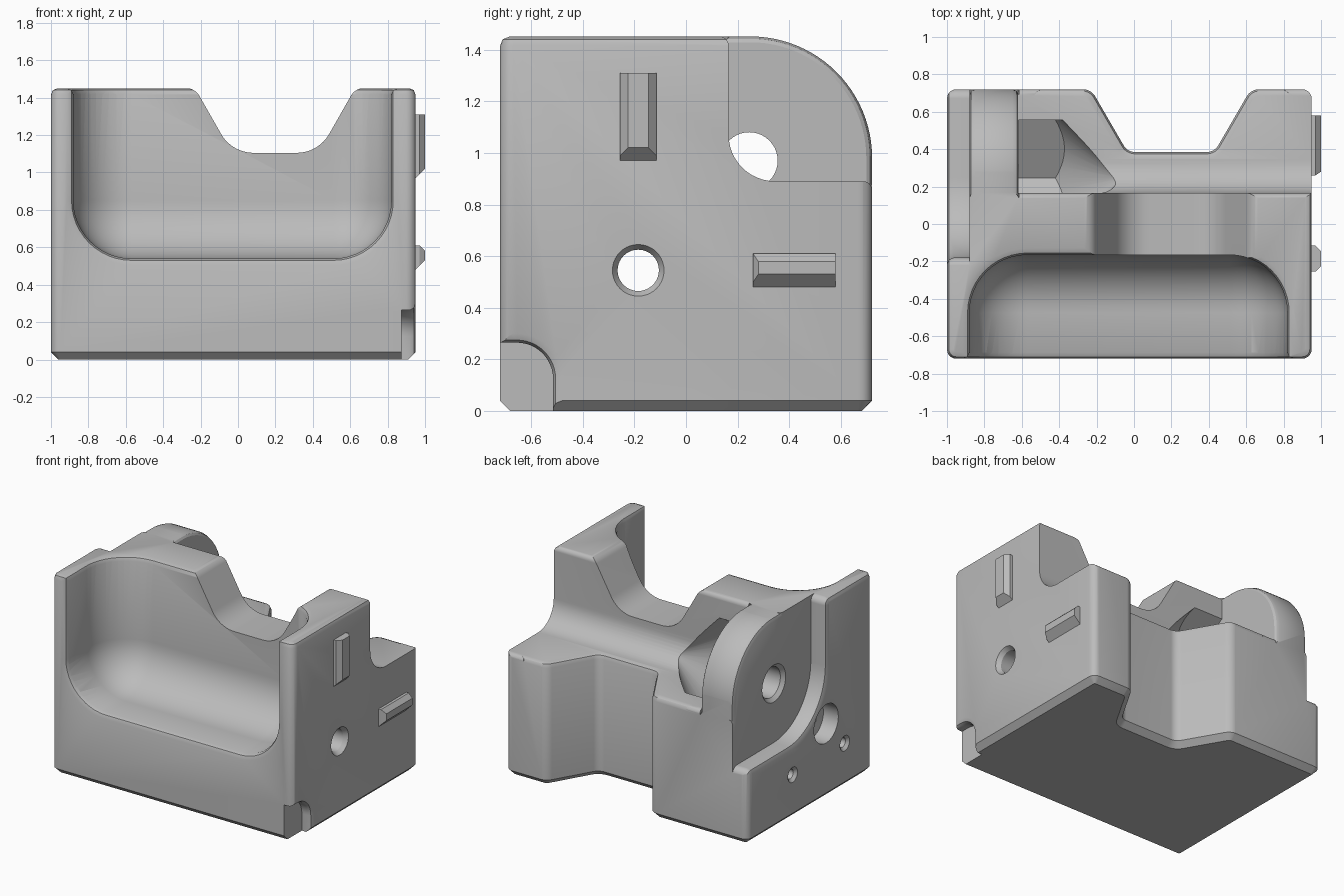
import bpy, bmesh, math
from mathutils import Vector

if "Cube" in bpy.data.objects:
    bpy.data.objects.remove(bpy.data.objects["Cube"])

grey = bpy.data.materials.new("grey")
grey.diffuse_color = (0.5, 0.5, 0.5, 1)
grey.use_nodes = True
grey.node_tree.nodes["Principled BSDF"].inputs["Base Color"].default_value = grey.diffuse_color


def rounded(points, seg=12):
    """Closed 2D loop; a third number rounds that corner."""
    out, n = [], len(points)
    for i, p in enumerate(points):
        c = Vector(p[:2])
        if len(p) < 3:
            out.append(c)
            continue
        d1 = (Vector(points[i - 1][:2]) - c).normalized()
        d2 = (Vector(points[(i + 1) % n][:2]) - c).normalized()
        half = math.acos(max(-1, min(1, d1.dot(d2)))) / 2
        t = p[2] / math.tan(half)
        mid = c + (d1 + d2).normalized() * p[2] / math.sin(half)
        a, b = c + d1 * t - mid, c + d2 * t - mid
        a0 = math.atan2(a.y, a.x)
        da = math.atan2(b.y, b.x) - a0
        da = (da + math.pi) % (2 * math.pi) - math.pi
        for k in range(seg + 1):
            w = a0 + da * k / seg
            out.append(mid + Vector((math.cos(w), math.sin(w))) * p[2])
    return out


def offset(loop, d):
    """Grow a loop outward by d."""
    n = len(loop)
    area = sum(loop[i - 1].x * loop[i].y - loop[i].x * loop[i - 1].y for i in range(n))
    s = d if area > 0 else -d
    out = []
    for i in range(n):
        e1 = (loop[i] - loop[i - 1]).normalized()
        e2 = (loop[(i + 1) % n] - loop[i]).normalized()
        n1, n2 = Vector((e1.y, -e1.x)), Vector((e2.y, -e2.x))
        out.append(loop[i] + (n1 + n2) * s / max(0.3, 1 + n1.dot(n2)))
    return out


def finish(bm, name):
    bmesh.ops.recalc_face_normals(bm, faces=bm.faces)
    me = bpy.data.meshes.new(name)
    bm.to_mesh(me)
    bm.free()
    me.materials.append(grey)
    ob = bpy.data.objects.new(name, me)
    bpy.context.collection.objects.link(ob)
    return ob


def loft(name, axis, sections):
    """Skin (loop, level) sections along an axis."""
    bm = bmesh.new()
    rings = []
    for loop, h in sections:
        rings.append([bm.verts.new({"x": (h, p.x, p.y), "y": (p.x, h, p.y),
                                    "z": (p.x, p.y, h)}[axis]) for p in loop])
    n = len(rings[0])
    for a, b in zip(rings, rings[1:]):
        for i in range(n):
            bm.faces.new((a[i - 1], a[i], b[i], b[i - 1]))
    bm.faces.new(rings[0])
    bm.faces.new(rings[-1])
    return finish(bm, name)


def circle(y, z, r, n=40, turn=0.0):
    return [Vector((y + r * math.cos(turn + 2 * math.pi * i / n),
                    z + r * math.sin(turn + 2 * math.pi * i / n))) for i in range(n)]


def boolean(target, tool, op="DIFFERENCE"):
    mod = target.modifiers.new("cut", "BOOLEAN")
    mod.operation, mod.solver, mod.object = op, "EXACT", tool
    bpy.context.view_layer.objects.active = target
    bpy.ops.object.modifier_apply(modifier=mod.name)
    bpy.data.objects.remove(tool)


def drill(y, z, stages):
    """Round bore along x; stages are (x, radius)."""
    boolean(body, loft("bore", "x", [(circle(y, z, r), x) for x, r in stages]))


def flare(loop, axis, face, s):
    """Soft rim where an opening meets an outer face."""
    boolean(body, loft("rim", axis, [(offset(loop, o), face - s * d) for o, d in
            ((-0.003, 0.04), (0.01, 0.01), (0.035, 0), (0.035, -0.05))]))


# main block: soft top and sides, chamfered foot
plan = rounded([(-1, -0.72, 0.05), (0.95, -0.72, 0.05), (0.95, 0.72, 0.05), (-1, 0.72, 0.05)], 5)
body = loft("body", "z", [(offset(plan, o), h) for o, h in
            ((-0.04, 0), (0, 0.04), (0, 1.415), (-0.01, 1.44), (-0.035, 1.45))])

# rear step beside the lug
step = rounded([(0, 1.451), (0.165, 1.451, 0.035), (0.165, 0.89, 0.18), (0.721, 0.89, 0.035),
                (0.721, 0.6), (1, 0.6), (1, 1.7), (0, 1.7)])
boolean(body, loft("step", "x", [(step, -0.62), (step, 1.2)]))

# quarter-round lug outline
lug = rounded([(0.17, 1.451), (0.721, 1.451, 0.471), (0.721, 0.88), (1, 0.88), (1, 1.7), (0.17, 1.7)], 24)
boolean(body, loft("lug_round", "x", [(offset(lug, o), x) for o, x in
        ((0.03, -1.2), (0.03, -0.88), (0.009, -0.871), (0, -0.85),
         (0, -0.65), (0.009, -0.629), (0.03, -0.615))]))

# recess in the left side around the lug
recess = rounded([(-0.5, 1.451), (-0.18, 1.451, 0.05), (-0.18, 0.54, 0.43), (0.721, 0.54, 0.05),
                  (0.721, 0.3), (1, 0.3), (1, 1.7), (-0.5, 1.7)], 16)
boolean(body, loft("recess", "x", [(offset(recess, o), x) for o, x in
        ((0, -0.88), (0, -0.965), (0.01, -0.99), (0.035, -1), (0.035, -1.2))]))

# trapezoid notch in the top, front to back
top_notch = rounded([(-0.5, 1.451), (-0.23, 1.451, 0.08), (-0.033, 1.105, 0.2), (0.43, 1.105, 0.2),
                     (0.627, 1.451, 0.08), (0.8, 1.451), (0.8, 1.7), (-0.5, 1.7)])
boolean(body, loft("top_notch", "y", [(top_notch, -1), (top_notch, 1)]))

# trapezoid notch in the back, full height
back_notch = rounded([(-0.5, 0.721), (-0.23, 0.721, 0.08), (-0.035, 0.385, 0.07), (0.43, 0.385, 0.07),
                      (0.625, 0.721, 0.08), (0.8, 0.721), (0.8, 1), (-0.5, 1)])
boolean(body, loft("back_notch", "z", [(offset(back_notch, o), h) for o, h in
        ((0.04, -0.1), (0.04, 0), (0, 0.04), (0, 0.855), (0.01, 0.88), (0.035, 0.89), (0.035, 1))]))

# rounded scoop open to the front and top
bm = bmesh.new()
bmesh.ops.create_cube(bm, size=1)
lo, hi = Vector((-0.88, -1.6, 0.54)), Vector((0.82, -0.165, 2.4))
for v in bm.verts:
    v.co = Vector([lo[i] if v.co[i] < 0 else hi[i] for i in range(3)])
bmesh.ops.bevel(bm, geom=bm.edges[:], offset=0.31, segments=12, profile=0.5, affect="EDGES")
boolean(body, finish(bm, "scoop"))
flare(rounded([(-0.88, 2), (-0.88, 0.54, 0.31), (0.82, 0.54, 0.31), (0.82, 2)]), "y", -0.72, -1)
flare(rounded([(-0.88, -1), (-0.88, -0.165, 0.31), (0.82, -0.165, 0.31), (0.82, -1)]), "z", 1.45, 1)

# rounded relief at the front right foot
relief = rounded([(-1, 0.265), (-0.515, 0.265, 0.14), (-0.515, -0.2), (-1, -0.2)])
boolean(body, loft("relief", "x", [(offset(relief, o), x) for o, x in
        ((0, 0.875), (0, 0.92), (0.01, 0.94), (0.035, 0.95), (0.035, 1.1))]))

# nut pocket with conical end beside the lug
pocket = loft("pocket", "x", [(circle(0.245, 0.97, 0.36, 6, math.pi / 6), x) for x in (-0.618, 0)])
cone = loft("cone", "x", [(circle(0.245, 0.97, r, 64), x) for x, r in ((-0.7, 0.64), (-0.08, 0.02))])
boolean(pocket, cone, "INTERSECT")
boolean(body, pocket)

# bores: lug, long cross hole, two small blind holes
drill(0.245, 0.97, ((-1.1, 0.135), (-0.88, 0.135), (-0.855, 0.11), (-0.5, 0.11)))
drill(-0.185, 0.545, ((-1.1, 0.14), (-0.88, 0.14), (-0.87, 0.08), (0.92, 0.08), (0.95, 0.1), (1.1, 0.1)))
for y in (0.2, -0.4):
    drill(y, 0.32, ((-1.1, 0.055), (-1, 0.055), (-0.98, 0.035), (-0.9, 0.035)))


def key(name, levels):
    """Raised key; levels are (x, y0, y1, z0, z1)."""
    return loft(name, "x", [([Vector((a, c)), Vector((b, c)), Vector((b, d)), Vector((a, d))], x)
                            for x, a, b, c, d in levels])


# raised keys on the right side
key("upright_key", ((0.93, -0.255, -0.115, 0.97, 1.31), (0.95, -0.255, -0.115, 0.97, 1.31),
                    (0.97, -0.255, -0.115, 0.99, 1.31), (1.0, -0.225, -0.145, 1.02, 1.31)))
key("level_key", ((0.93, 0.26, 0.58, 0.48, 0.61), (0.95, 0.26, 0.58, 0.48, 0.61),
                  (0.97, 0.26, 0.58, 0.50, 0.61), (1.0, 0.28, 0.58, 0.53, 0.58)))

# smooth curves, crisp edges
bpy.ops.object.select_all(action="DESELECT")
body.select_set(True)
bpy.context.view_layer.objects.active = body
bpy.ops.object.shade_smooth_by_angle(angle=math.radians(32))
